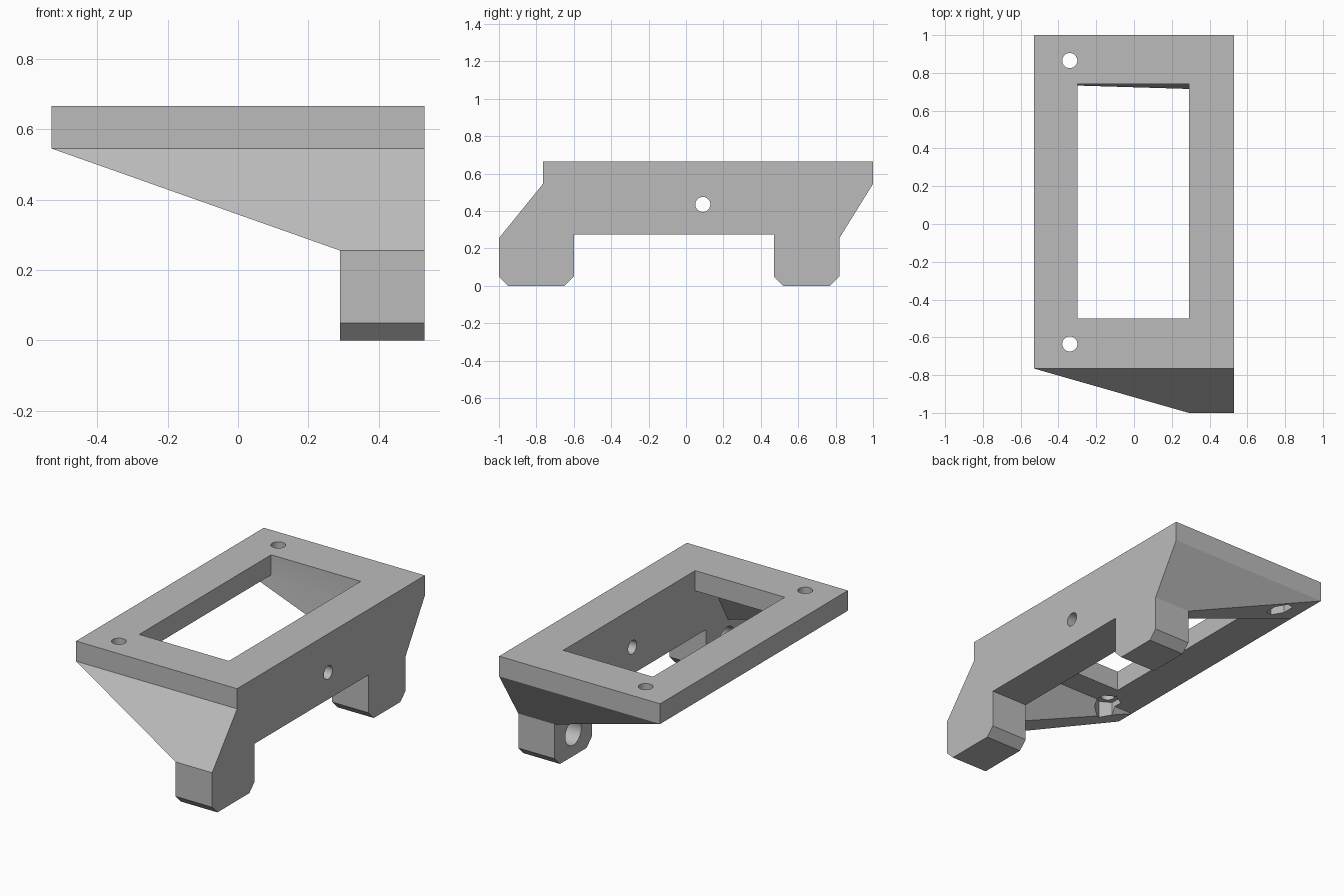
import bpy, bmesh
from math import radians
from mathutils import Matrix, Vector

cube = bpy.data.objects.get("Cube")
if cube:
    bpy.data.objects.remove(cube, do_unlink=True)

grey = bpy.data.materials.new("plain_grey")
grey.use_nodes = True
grey.diffuse_color = (0.5, 0.5, 0.5, 1)
grey.node_tree.nodes["Principled BSDF"].inputs["Base Color"].default_value = (0.5, 0.5, 0.5, 1)


def finish(name, bm):
    bmesh.ops.recalc_face_normals(bm, faces=bm.faces)
    mesh = bpy.data.meshes.new(name)
    bm.to_mesh(mesh)
    bm.free()
    mesh.materials.append(grey)
    obj = bpy.data.objects.new(name, mesh)
    bpy.context.collection.objects.link(obj)
    return obj


def prism(name, points, shift):
    """Extrude a closed planar outline along a vector."""
    bm = bmesh.new()
    face = bm.faces.new([bm.verts.new(p) for p in points])
    new = bmesh.ops.extrude_face_region(bm, geom=[face])["geom"]
    verts = [g for g in new if isinstance(g, bmesh.types.BMVert)]
    bmesh.ops.translate(bm, vec=Vector(shift), verts=verts)
    return finish(name, bm)


def slab(name, x0, x1, y0, y1, z0, z1):
    return prism(name, [(x0, y0, z0), (x1, y0, z0), (x1, y1, z0), (x0, y1, z0)], (0, 0, z1 - z0))


def rod(name, center, radius, depth, axis="Z", sides=40):
    bm = bmesh.new()
    turn = Matrix.Rotation(radians(90), 4, "Y") if axis == "X" else Matrix()
    bmesh.ops.create_cone(bm, cap_ends=True, segments=sides, radius1=radius, radius2=radius,
                          depth=depth, matrix=Matrix.Translation(center) @ turn)
    return finish(name, bm)


def combine(target, other, operation):
    other.hide_render = True
    mod = target.modifiers.new("combine", "BOOLEAN")
    mod.operation, mod.object, mod.solver = operation, other, "EXACT"
    bpy.context.view_layer.objects.active = target
    bpy.ops.object.modifier_apply(modifier=mod.name)
    bpy.data.objects.remove(other, do_unlink=True)


def gusset(name, outer_top, outer_low, inner_top, inner_low):
    """Tapered brace from the plate corner down to the leg."""
    bm = bmesh.new()
    for top, low in ((outer_top, outer_low), (inner_top, inner_low)):
        for p in ((LEFT, top, UNDER), (WALL, top, UNDER), (WALL, low, KNEE)):
            bm.verts.new(p)
    bmesh.ops.convex_hull(bm, input=bm.verts[:])
    bmesh.ops.dissolve_limit(bm, angle_limit=0.01, verts=bm.verts[:], edges=bm.edges[:])
    return finish(name, bm)


LEFT, RIGHT, WALL = -0.53, 0.53, 0.29
UNDER, TOP, KNEE = 0.545, 0.665, 0.255

# Top plate with rectangular opening
bracket = slab("mounting_bracket", LEFT, RIGHT, -0.765, 1, UNDER, TOP)
combine(bracket, slab("opening", -0.3, WALL, -0.5, 0.74, 0.4, 0.8), "DIFFERENCE")

# Side wall with two chamfered legs
profile = [(-0.765, TOP), (1, TOP), (1, UNDER), (0.82, KNEE), (0.82, 0.05), (0.77, 0),
           (0.52, 0), (0.47, 0.05), (0.47, 0.275), (-0.6, 0.275), (-0.6, 0.05),
           (-0.65, 0), (-0.95, 0), (-1, 0.05), (-1, KNEE), (-0.765, UNDER)]
wall = prism("side_wall", [(WALL, y, z) for y, z in profile], (RIGHT - WALL, 0, 0))
combine(bracket, wall, "UNION")

# End gussets
combine(bracket, gusset("front_gusset", -0.765, -1, -0.65, -0.81), "UNION")
combine(bracket, gusset("back_gusset", 1, 0.82, 0.74, 0.715), "UNION")

# Screw holes with hexagonal nut pockets below
for y in (-0.635, 0.865):
    combine(bracket, rod("screw_hole", (-0.34, y, 0.5), 0.04, 0.6), "DIFFERENCE")
    combine(bracket, rod("nut_pocket", (-0.34, y, 0.48), 0.075, 0.2, sides=6), "DIFFERENCE")

# Cross hole through the wall and blind sockets in the legs
combine(bracket, rod("wall_hole", (0.41, 0.09, 0.435), 0.04, 0.6, "X"), "DIFFERENCE")
for y in (-0.8, 0.645):
    combine(bracket, rod("leg_socket", (WALL, y, 0.14), 0.075, 0.3, "X"), "DIFFERENCE")

bpy.ops.object.select_all(action="DESELECT")
bracket.select_set(True)
bpy.context.view_layer.objects.active = bracket
bpy.ops.object.shade_smooth_by_angle(angle=radians(25))
